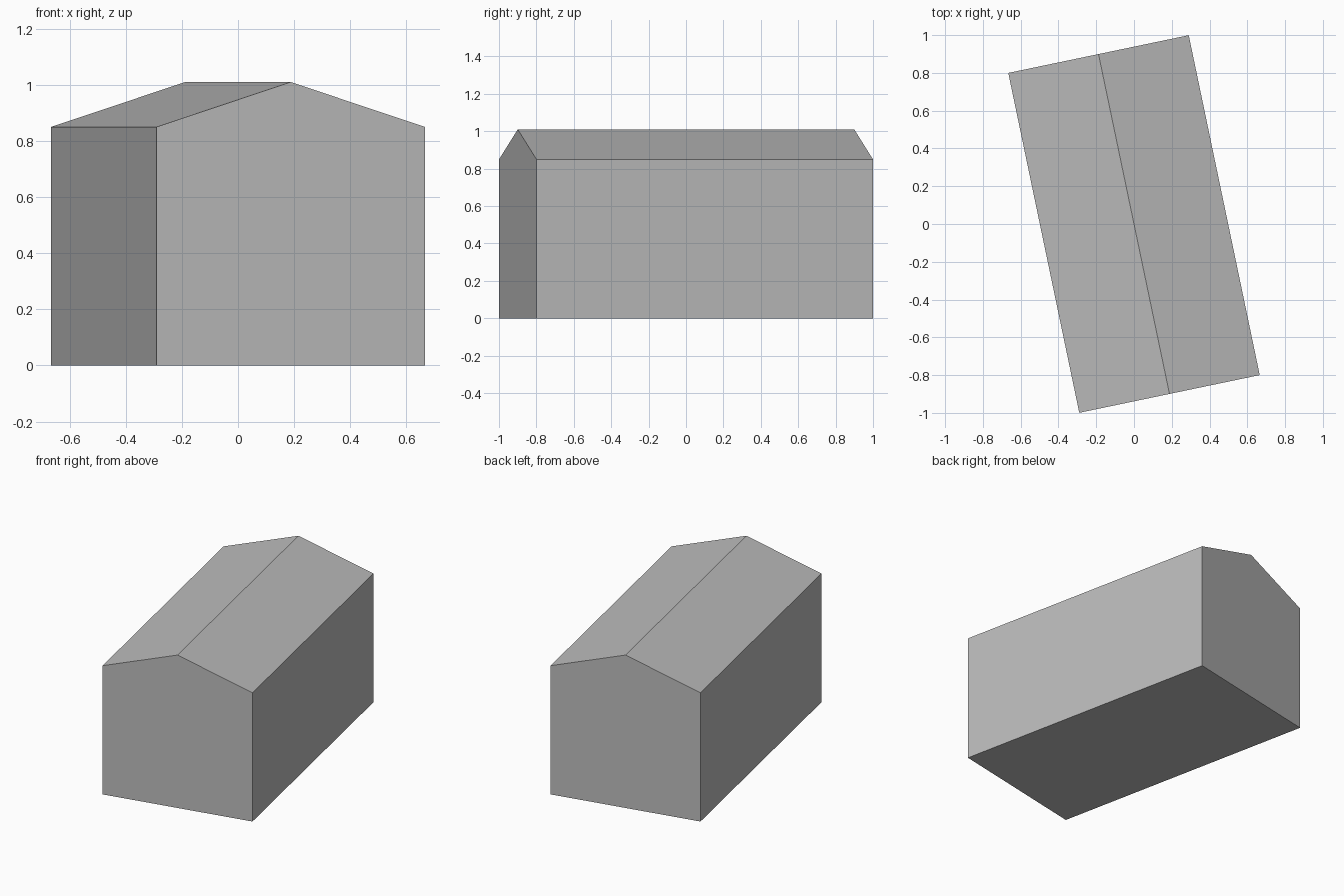
import bpy
import bmesh
import math
from mathutils import Matrix, Vector

cube = bpy.data.objects.get("Cube")
if cube:
    bpy.data.objects.remove(cube, do_unlink=True)

WIDTH, LENGTH = 0.976, 1.838
EAVES, RIDGE = 0.85, 1.01
TURN = math.radians(11.8)

# Plain grey for walls and roof
grey = bpy.data.materials.new("plain_grey")
grey.use_nodes = True
colour = (0.5, 0.5, 0.5, 1)
grey.diffuse_color = colour
grey.node_tree.nodes["Principled BSDF"].inputs["Base Color"].default_value = colour

# Gable profile, extruded along the ridge
w = WIDTH / 2
profile = [(-w, 0), (w, 0), (w, EAVES), (0, RIDGE), (-w, EAVES)]
bm = bmesh.new()
gable = bm.faces.new([bm.verts.new((x, -LENGTH / 2, z)) for x, z in profile])
ext = bmesh.ops.extrude_face_region(bm, geom=[gable], use_keep_orig=True)
back = [v for v in ext["geom"] if isinstance(v, bmesh.types.BMVert)]
bmesh.ops.translate(bm, verts=back, vec=Vector((0, LENGTH, 0)))

# The building stands turned on its plot
bmesh.ops.rotate(bm, verts=bm.verts, cent=(0, 0, 0), matrix=Matrix.Rotation(TURN, 3, "Z"))
bmesh.ops.recalc_face_normals(bm, faces=bm.faces)

mesh = bpy.data.meshes.new("gabled_building")
bm.to_mesh(mesh)
bm.free()
mesh.materials.append(grey)
building = bpy.data.objects.new("gabled_building", mesh)
bpy.context.collection.objects.link(building)
